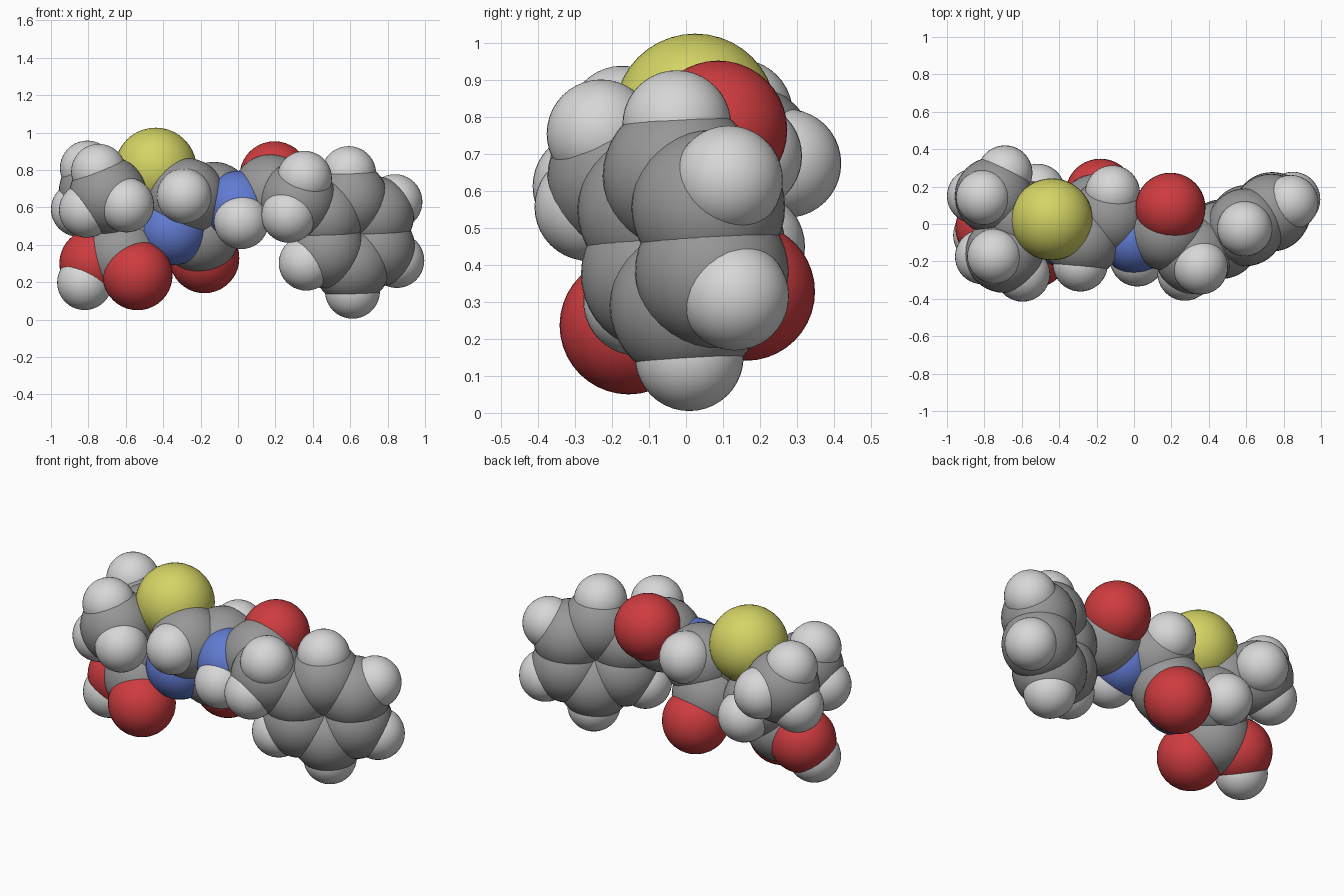
import bpy
from mathutils import Vector

default_cube = bpy.data.objects.get("Cube")
if default_cube:
    bpy.data.objects.remove(default_cube, do_unlink=True)


def make_material(name, color):
    material = bpy.data.materials.new(name)
    material.use_nodes = True
    material.diffuse_color = (*color, 1)
    shader = material.node_tree.nodes["Principled BSDF"]
    shader.inputs["Base Color"].default_value = (*color, 1)
    shader.inputs["Roughness"].default_value = 0.6
    return material


def make_ball(name, radius, color):
    """One shared smooth ball mesh for each chemical element."""
    bpy.ops.mesh.primitive_uv_sphere_add(segments=40, ring_count=20, radius=radius)
    template = bpy.context.object
    bpy.ops.object.shade_smooth()
    mesh = template.data
    mesh.name = name + "_ball"
    mesh.materials.append(make_material(name + "_color", color))
    bpy.data.objects.remove(template, do_unlink=True)
    return mesh


carbon = make_ball("carbon", 0.208, (0.31, 0.31, 0.31))
hydrogen = make_ball("hydrogen", 0.147, (0.68, 0.68, 0.68))
oxygen = make_ball("oxygen", 0.187, (0.62, 0.045, 0.05))
nitrogen = make_ball("nitrogen", 0.19, (0.12, 0.2, 0.65))
sulfur = make_ball("sulfur", 0.219, (0.66, 0.66, 0.13))


def atom(mesh, name, *position):
    ball = bpy.data.objects.new(name, mesh)
    ball.location = position
    bpy.context.collection.objects.link(ball)


# Six-sided carbon ring; its first corner carries the side chain
center = Vector((0.602, -0.008, 0.466))
up = Vector((-0.01, -0.017, 0.314))
out = Vector((0.247, 0.14, -0.15))
corners = [-out, up, up + out, out, -up, -up - out]
for number, corner in enumerate(corners):
    atom(carbon, f"ring_carbon_{number}", *(center + corner * 0.555))
    if number:
        atom(hydrogen, f"ring_hydrogen_{number}", *(center + corner))

# Linking carbon beside the ring
atom(carbon, "link_carbon", 0.32, -0.167, 0.636)
atom(hydrogen, "link_hydrogen_upper", 0.355, -0.23, 0.755)
atom(hydrogen, "link_hydrogen_lower", 0.272, -0.263, 0.558)

# Amide group in the middle
atom(carbon, "amide_carbon", 0.175, -0.042, 0.675)
atom(oxygen, "amide_oxygen", 0.195, 0.087, 0.766)
atom(nitrogen, "amide_nitrogen", 0.005, -0.075, 0.605)
atom(hydrogen, "amide_hydrogen", 0.018, -0.187, 0.524)

# Four-cornered ring
atom(carbon, "square_carbon_inner", -0.13, 0.04, 0.635)
atom(hydrogen, "square_hydrogen_inner", -0.115, 0.167, 0.695)
atom(carbon, "square_carbon_outer", -0.275, -0.082, 0.655)
atom(hydrogen, "square_hydrogen_outer", -0.287, -0.214, 0.66)
atom(carbon, "square_carbon_lower", -0.2, 0.06, 0.455)
atom(oxygen, "square_oxygen", -0.18, 0.162, 0.328)
atom(nitrogen, "square_nitrogen", -0.35, -0.053, 0.48)

# Five-cornered ring
atom(sulfur, "top_sulfur", -0.44, 0.025, 0.807)
atom(carbon, "five_ring_carbon_upper", -0.615, 0.03, 0.655)
atom(carbon, "five_ring_carbon_lower", -0.53, 0.04, 0.495)
atom(hydrogen, "five_ring_hydrogen", -0.515, 0.175, 0.45)

# Acid group underneath
atom(carbon, "acid_carbon", -0.615, -0.05, 0.34)
atom(oxygen, "acid_oxygen_front", -0.537, -0.155, 0.237)
atom(oxygen, "acid_oxygen_side", -0.768, -0.02, 0.3)
atom(hydrogen, "acid_hydrogen", -0.82, -0.06, 0.198)

# Back methyl group
atom(carbon, "back_methyl_carbon", -0.75, 0.15, 0.685)
atom(hydrogen, "back_methyl_hydrogen_rear", -0.69, 0.273, 0.675)
atom(hydrogen, "back_methyl_hydrogen_top", -0.805, 0.142, 0.81)
atom(hydrogen, "back_methyl_hydrogen_side", -0.853, 0.15, 0.59)

# Front methyl group
atom(carbon, "front_methyl_carbon", -0.695, -0.16, 0.665)
atom(hydrogen, "front_methyl_hydrogen_top", -0.745, -0.172, 0.792)
atom(hydrogen, "front_methyl_hydrogen_front", -0.596, -0.268, 0.613)
atom(hydrogen, "front_methyl_hydrogen_side", -0.81, -0.175, 0.585)
